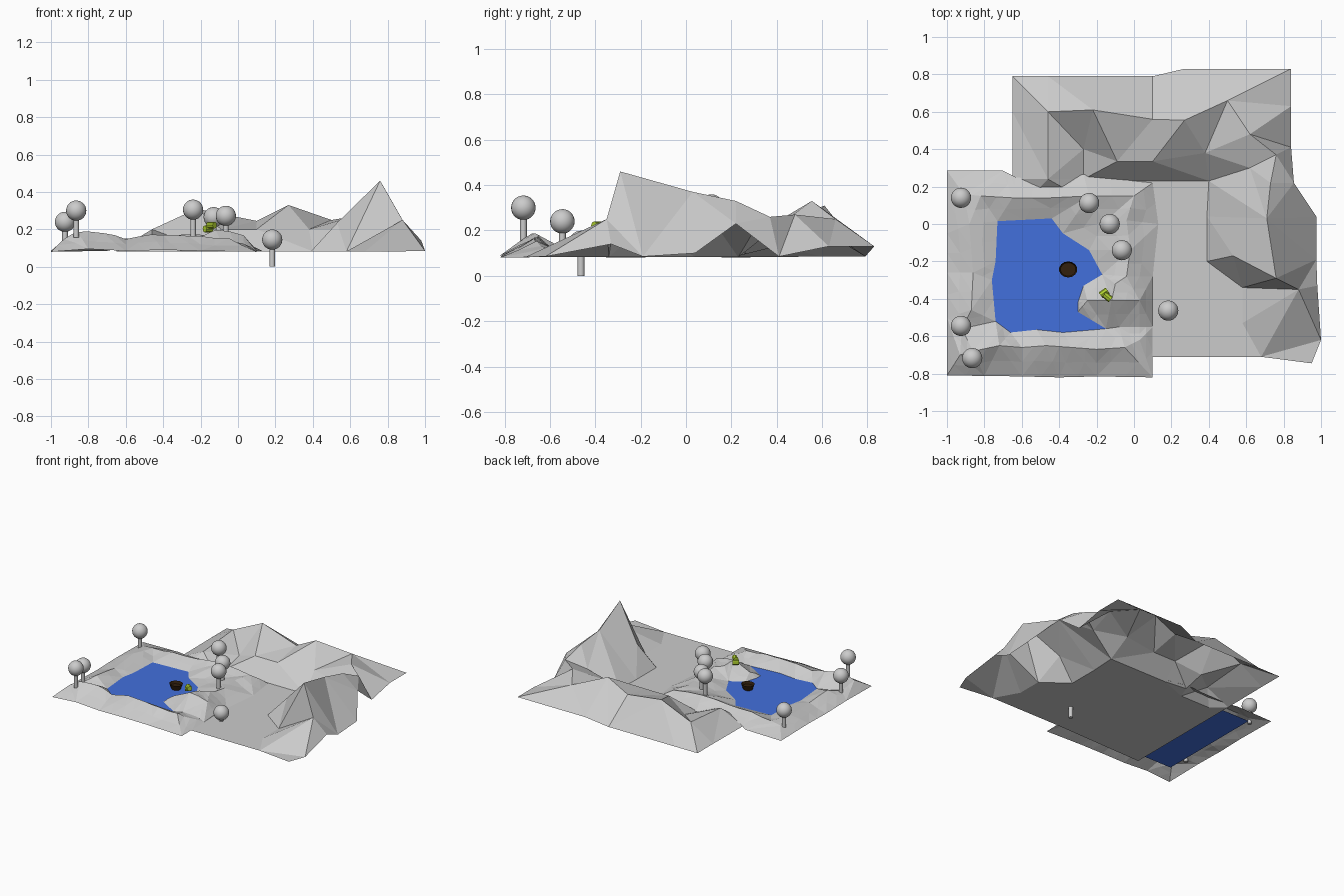
import bpy, bmesh, math, random
from mathutils import Vector, Matrix
from mathutils.geometry import delaunay_2d_cdt

if "Cube" in bpy.data.objects:
    bpy.data.objects.remove(bpy.data.objects["Cube"])

random.seed(4)
FLOOR, WATER = 0.082, 0.1


def material(name, rgb):
    m = bpy.data.materials.new(name)
    m.diffuse_color = (*rgb, 1)
    m.use_nodes = True
    m.node_tree.nodes["Principled BSDF"].inputs["Base Color"].default_value = m.diffuse_color
    return m


GREY = material("stone grey", (0.6, 0.6, 0.6))
BLUE = material("lake blue", (0.055, 0.16, 0.72))
BROWN = material("dark brown", (0.032, 0.014, 0.004))
GREEN = material("lime green", (0.45, 0.66, 0.03))


def finish(bm, name, mat):
    me = bpy.data.meshes.new(name)
    bm.to_mesh(me)
    bm.free()
    me.materials.append(mat)
    ob = bpy.data.objects.new(name, me)
    bpy.context.collection.objects.link(ob)
    return ob


def terrain(loops, inner, chains=()):
    """Triangulate closed loops, ridge chains and loose points into an open sheet."""
    pts, edges = [], []
    for lp in loops:
        s, n = len(pts), len(lp)
        edges += [(s + i, s + (i + 1) % n) for i in range(n)]
        pts += lp
    pts = pts + inner
    for ch in chains:
        ids = [pts.index(p) for p in ch]
        edges += list(zip(ids, ids[1:]))
    v, _, faces, orig, _, _ = delaunay_2d_cdt(
        [Vector(p[:2]) for p in pts], edges, [], 1, 1e-5)
    bm = bmesh.new()
    vs, src = [], {}
    for co, o in zip(v, orig):
        nv = bm.verts.new((co.x, co.y, pts[o[0]][2] if o else FLOOR))
        vs.append(nv)
        for k in o:
            src[k] = nv
    for f in faces:
        bm.faces.new([vs[i] for i in f])
    bm.normal_update()
    for f in bm.faces:
        if f.normal.z < 0:
            f.normal_flip()
    return bm, src


# Mountain sheet: flat valley floor rising to ridges, open underneath
rim = [(-.65, -.73, FLOOR), (.1, -.71, FLOOR), (.4, -.71, FLOOR), (.68, -.71, FLOOR),
       (.95, -.745, .083), (1, -.62, .085), (.98, -.33, .14), (.975, -.19, .085),
       (.975, .04, .1), (.855, .22, .23), (.84, .41, .085), (.84, .63, .13),
       (.84, .83, .13), (.27, .83, .13), (.1, .79, .085), (-.22, .79, .085),
       (-.46, .79, .085), (-.65, .79, .085), (-.65, .6, .085), (-.65, .24, .082),
       (-.65, .13, FLOOR)]
ridge = [(-.46, .6, .2), (-.22, .61, .31), (.1, .56, .245), (.27, .555, .33),
         (.5, .66, .25), (.62, .48, .27), (.76, .37, .26), (.73, .22, .33),
         (.71, .03, .37), (.76, -.29, .46), (.88, -.35, .25)]
spur = [(.39, -.2, FLOOR), (.53, -.17, .235), (.76, -.29, .46)]
foot = [(.1, .23, FLOOR), (.4, .23, FLOOR), (.39, .04, FLOOR), (.39, -.2, FLOOR),
        (.58, -.34, FLOOR), (.58, -.53, FLOOR), (.68, -.71, FLOOR)]
ledge = [(-.09, .335, .2), (.1, .335, .2), (.38, .38, .2), (.62, .48, .27)]
slopes = [(.62, .3, .2), (-.09, .23, FLOOR), (-.27, .4, .13), (-.27, .24, .09),
          (-.46, .24, .17), (-.55, .15, FLOOR), (-.3, .15, FLOOR),
          (-.05, .16, FLOOR), (.2, 0, FLOOR)]
inner = list(dict.fromkeys(ridge + spur + foot[:-1] + ledge + slopes))
bm, src = terrain([rim], inner,
                  [ridge, spur, foot, ledge, [foot[4], ridge[-1]]])
finish(bm, "mountains", GREY)

# Lake shore: open shell running from outer edge over a crest down to the waterline
outer = [(-1, -.81, .08), (-.8, -.812, .095), (-.6, -.815, .085), (-.4, -.82, .09),
         (-.2, -.815, .085), (.1, -.82, .08), (.1, -.55, .085), (.1, -.41, .09),
         (.1, -.28, .085), (.13, 0, .085), (.1, .22, .085), (0, .23, .085),
         (-.27, .265, .1), (-.46, .24, .11), (-.63, .25, .1), (-.7, .285, .085),
         (-1, .285, .08), (-1, -.05, .085), (-1, -.26, .08), (-1, -.5, .085)]
shore = [(-.76, -.3), (-.74, -.52), (-.66, -.58), (-.52, -.565), (-.38, -.58),
         (-.15, -.56), (-.3, -.47), (-.3, -.42), (-.27, -.33), (-.17, -.27),
         (-.24, -.14), (-.38, -.05), (-.44, .03), (-.73, .015), (-.74, -.2)]
shore = [(x, y, WATER + .001) for x, y in shore]
crest = [(-.93, -.7, .15), (-.86, -.68, .19), (-.72, -.65, .18), (-.6, -.66, .15),
         (-.47, -.65, .175), (-.33, -.66, .17), (-.2, -.67, .16), (-.05, -.66, .15),
         (.03, -.62, .12), (.03, -.55, .11), (-.08, -.55, .112), (-.25, -.41, .14),
         (-.12, -.41, .2), (-.1, -.32, .185), (.03, -.41, .17), (-.04, -.28, .17),
         (-.02, -.14, .15), (-.04, .02, .145), (-.16, .01, .13), (0, .15, .15),
         (-.24, .15, .175), (-.45, .14, .155), (-.65, .14, .15), (-.82, .15, .13),
         (-.91, .16, .12), (-.88, .0, .14), (-.86, -.26, .125), (-.87, -.46, .145),
         (-.92, -.56, .12)]
bm, src = terrain([outer, shore], crest)
fixed = {src[len(outer) + i] for i in range(len(shore))}
bmesh.ops.delete(bm, geom=[f for f in bm.faces if all(v in fixed for v in f.verts)],
                 context='FACES')
# small crags on the shore
bmesh.ops.subdivide_edges(bm, edges=bm.edges[:], cuts=1, use_grid_fill=True)
for v in bm.verts:
    if not v.is_boundary:
        v.co.z += random.uniform(-.004, .005)
finish(bm, "lake_shore", GREY)

# Water sheet, its border hidden under the crest
bm = bmesh.new()
bm.faces.new([bm.verts.new((x, y, WATER)) for x, y in
              ((-.9, -.68), (.0, -.68), (.0, .16), (-.9, .16))])
finish(bm, "lake_water", BLUE)


def tree(i, x, y, z):
    """Round crown centred at z on a thin trunk."""
    bm = bmesh.new()
    bmesh.ops.create_uvsphere(bm, u_segments=24, v_segments=14, radius=.054,
                              matrix=Matrix.Translation((x, y, z)))
    for f in bm.faces:
        f.smooth = True
    finish(bm, f"tree_crown_{i}", GREY)
    bm = bmesh.new()
    bmesh.ops.create_cone(bm, cap_ends=True, segments=16, radius1=.015, radius2=.015,
                          depth=.12, matrix=Matrix.Translation((x, y, z - .085)))
    for f in bm.faces:
        f.smooth = len(f.verts) == 4
    finish(bm, f"tree_trunk_{i}", GREY)


for i, p in enumerate([(-.925, .14, .24), (-.925, -.545, .24), (-.865, -.717, .3),
                       (-.24, .112, .305), (-.13, 0, .265), (-.065, -.14, .272),
                       (.183, -.463, .145)]):
    tree(i + 1, *p)

# Round boat: a tapered bowl with a hollow top
bm = bmesh.new()
bmesh.ops.create_cone(bm, cap_ends=True, segments=14, radius1=.032, radius2=.049,
                      depth=.045, matrix=Matrix.Translation((-.352, -.243, .118))
                      @ Matrix.Diagonal((1, .88, 1, 1)))
bm.normal_update()
cap = max(bm.faces, key=lambda f: f.calc_center_median().z)
bmesh.ops.inset_region(bm, faces=[cap], thickness=.007)
bmesh.ops.translate(bm, verts=cap.verts, vec=(0, 0, -.02))
finish(bm, "boat", BROWN)

# Two small lime casks lying on the hill
for i, (loc, turn) in enumerate([((-.16, -.368, .202), 35), ((-.142, -.39, .222), -40)]):
    bm = bmesh.new()
    bmesh.ops.create_cone(bm, cap_ends=True, segments=8, radius1=.018, radius2=.018,
                          depth=.045, matrix=Matrix.Translation(loc)
                          @ Matrix.Rotation(math.radians(turn), 4, 'Z')
                          @ Matrix.Rotation(math.pi / 2, 4, 'Y'))
    finish(bm, f"cask_{i + 1}", GREEN)
